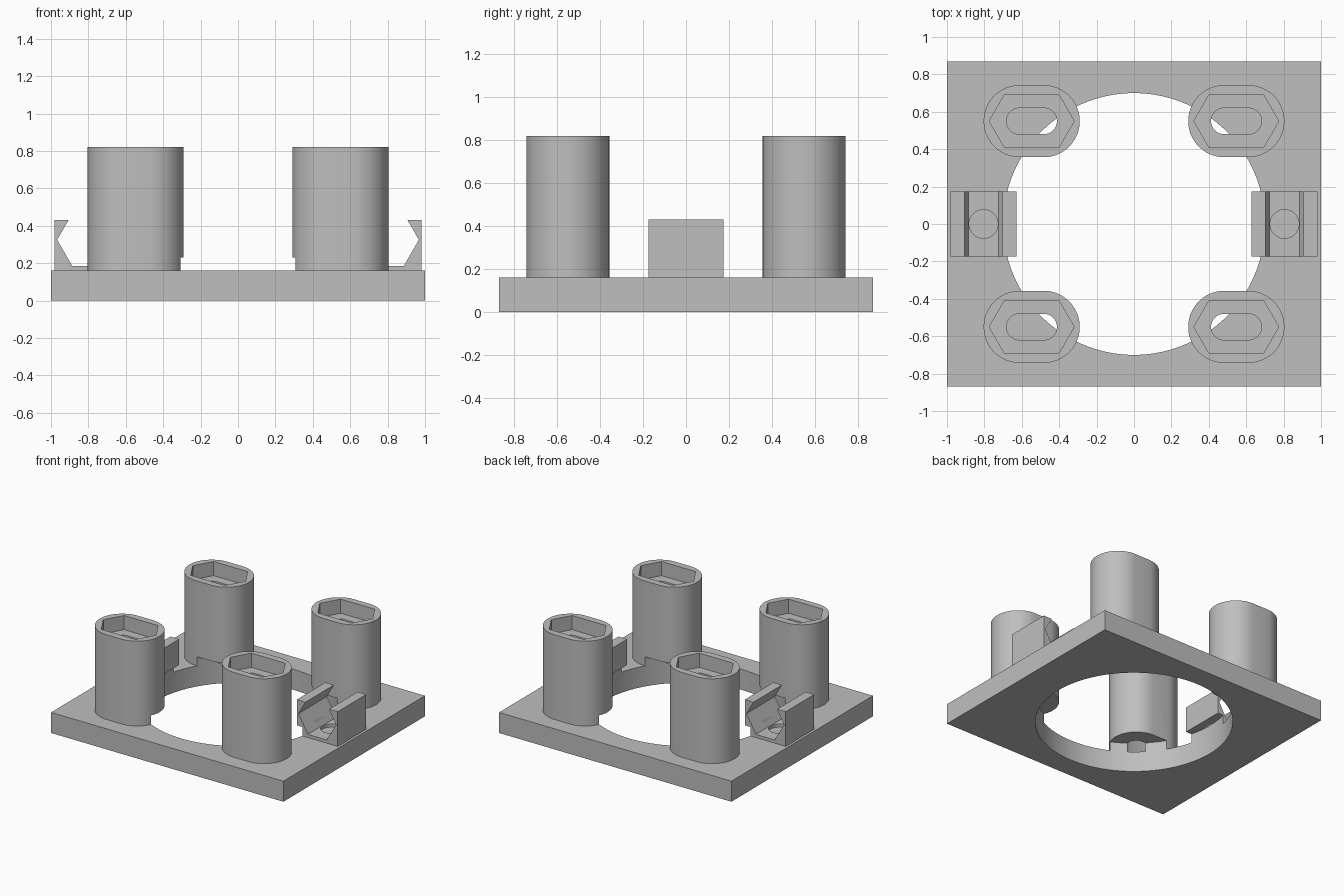
import bpy
import bmesh
import math

if "Cube" in bpy.data.objects:
    bpy.data.objects.remove(bpy.data.objects["Cube"])

# single flat colour
grey = bpy.data.materials.new("light grey")
grey.diffuse_color = (0.52, 0.52, 0.52, 1)
grey.use_nodes = True
grey.node_tree.nodes["Principled BSDF"].inputs["Base Color"].default_value = grey.diffuse_color


def outline(n, r, stretch=0.0, cx=0.0, cy=0.0):
    """Regular polygon pulled apart along its first axis (n=6 keeps points on that axis)."""
    half = 0 if n == 6 else 0.5
    pts = []
    for i in range(n):
        a = (i + half) * 2 * math.pi / n
        c = math.cos(a)
        pts.append((cx + r * c + math.copysign(stretch, c), cy + r * math.sin(a)))
    return pts


def rect(x0, x1, y0, y1):
    return [(x0, y0), (x1, y0), (x1, y1), (x0, y1)]


def prism(name, pts, lo, hi, along_y=False):
    """Extrude an outline along z, or along y when the outline is in x,z."""
    bm = bmesh.new()

    def place(p, h):
        return (p[0], h, p[1]) if along_y else (p[0], p[1], h)

    face = bm.faces.new([bm.verts.new(place(p, lo)) for p in pts])
    new = bmesh.ops.extrude_face_region(bm, geom=[face])["geom"]
    move = (0, hi - lo, 0) if along_y else (0, 0, hi - lo)
    bmesh.ops.translate(bm, vec=move, verts=[v for v in new if isinstance(v, bmesh.types.BMVert)])
    bmesh.ops.recalc_face_normals(bm, faces=bm.faces[:])
    mesh = bpy.data.meshes.new(name)
    bm.to_mesh(mesh)
    bm.free()
    mesh.materials.append(grey)
    obj = bpy.data.objects.new(name, mesh)
    bpy.context.collection.objects.link(obj)
    return obj


def carve(obj, cutters):
    """Subtract the cutters, bake the result and smooth the round walls."""
    for c in cutters:
        mod = obj.modifiers.new("cut", "BOOLEAN")
        mod.operation = "DIFFERENCE"
        mod.solver = "EXACT"
        mod.object = c
    bpy.context.view_layer.update()
    deps = bpy.context.evaluated_depsgraph_get()
    baked = bpy.data.meshes.new_from_object(obj.evaluated_get(deps))
    obj.modifiers.clear()
    obj.data = baked
    for c in cutters:
        bpy.data.objects.remove(c)
    bpy.ops.object.select_all(action="DESELECT")
    obj.select_set(True)
    bpy.context.view_layer.objects.active = obj
    bpy.ops.object.shade_smooth_by_angle(angle=math.radians(25))


PLATE = 0.16


def bore():
    # big central opening, also biting into the feet of posts and clips
    return prism("bore_cutter", outline(96, 0.70), -0.1, 0.23)


# base plate
carve(prism("base_plate", rect(-1, 1, -0.87, 0.87), 0, PLATE), [bore()])

for sx in (-1, 1):
    side = "left" if sx < 0 else "right"

    # slotted posts with a stretched hexagonal recess on top
    for sy in (-1, 1):
        x, y = sx * 0.547, sy * 0.55
        end = "front" if sy < 0 else "back"
        post = prism(f"{end}_{side}_post", outline(64, 0.193, 0.064, x, y), PLATE, 0.82)
        carve(post, [
            prism("slot_cutter", outline(40, 0.07, 0.065, x, y), 0, 1),
            prism("hex_cutter", outline(6, 0.162, 0.065, x, y), 0.71, 1),
            bore(),
        ])

    # side clip with a hexagonal channel and a round hole in its floor
    cx = sx * 0.805
    clip = prism(f"{side}_clip", rect(cx - 0.176, cx + 0.176, -0.175, 0.175), PLATE, 0.43)
    carve(clip, [
        prism("channel_cutter", outline(6, 0.162, 0, cx, 0.325), -0.5, 0.5, along_y=True),
        prism("hole_cutter", outline(40, 0.077, 0, cx, 0), 0, 0.3),
        bore(),
    ])
